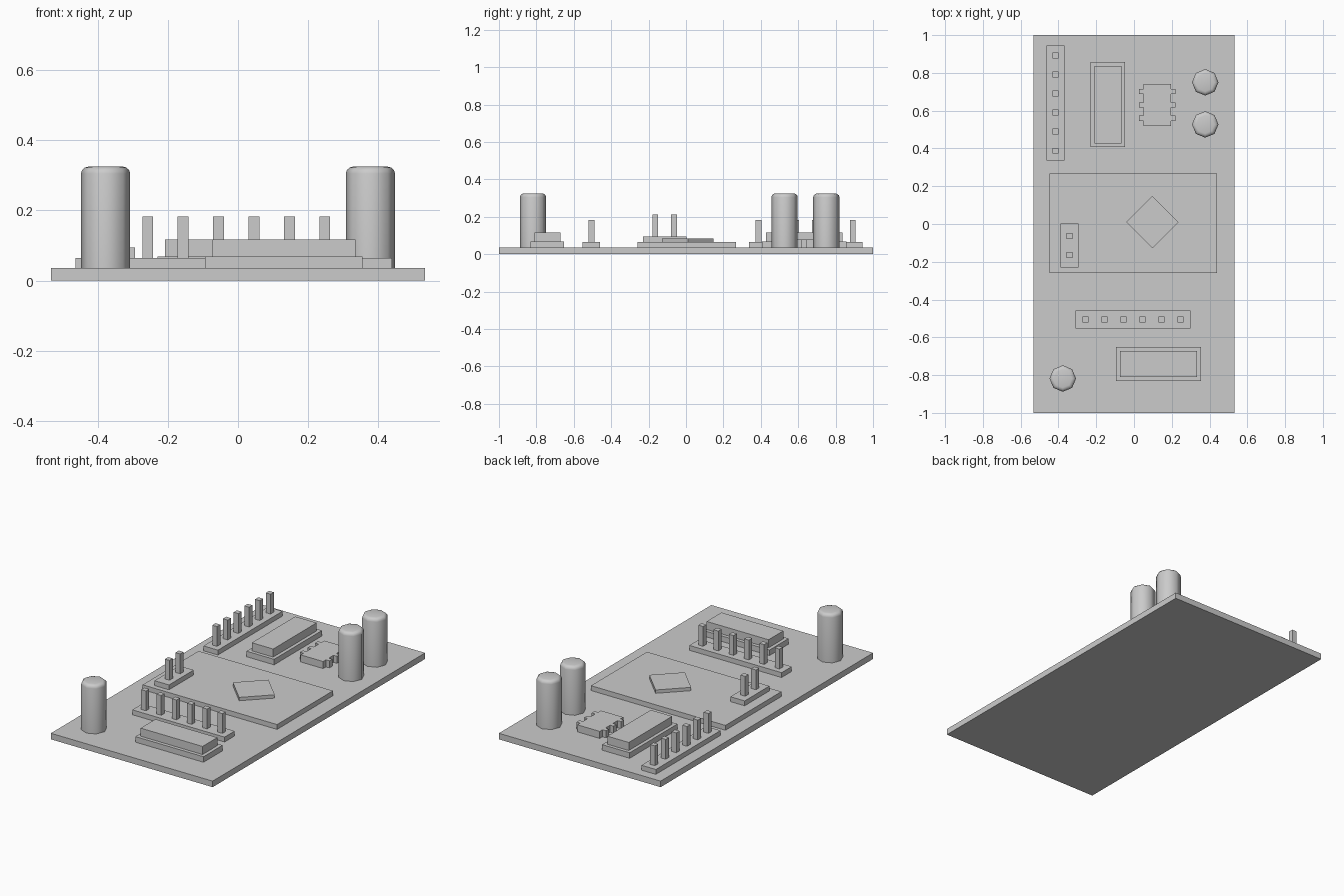
import bpy, bmesh
from math import radians

if "Cube" in bpy.data.objects:
    bpy.data.objects.remove(bpy.data.objects["Cube"])

BOARD_TOP = 0.036
SLAB_TOP = 0.065


def prism(name, outline, z0, z1):
    """Extrude a 2D outline from z0 to z1."""
    bm = bmesh.new()
    face = bm.faces.new([bm.verts.new((x, y, z0)) for x, y in outline])
    ext = bmesh.ops.extrude_face_region(bm, geom=[face])
    top = [v for v in ext["geom"] if isinstance(v, bmesh.types.BMVert)]
    bmesh.ops.translate(bm, verts=top, vec=(0, 0, z1 - z0))
    bmesh.ops.recalc_face_normals(bm, faces=bm.faces[:])
    mesh = bpy.data.meshes.new(name)
    bm.to_mesh(mesh)
    bm.free()
    obj = bpy.data.objects.new(name, mesh)
    bpy.context.collection.objects.link(obj)
    return obj


def box(name, cx, cy, w, d, z0, z1):
    x, y = w / 2, d / 2
    return prism(name, [(cx - x, cy - y), (cx + x, cy - y),
                        (cx + x, cy + y), (cx - x, cy + y)], z0, z1)


def pin_header(name, cx, cy, count, z, along_y):
    """Strip base with a row of square pins."""
    pitch, width = 0.1008, 0.095
    length = 0.608 if count == 6 else 0.233
    w, d = (width, length) if along_y else (length, width)
    box(name + "_base", cx, cy, w, d, z, z + 0.029)
    for i in range(count):
        t = (i - (count - 1) / 2) * pitch
        px, py = (cx, cy + t) if along_y else (cx + t, cy)
        box(f"{name}_pin_{i + 1}", px, py, 0.031, 0.031, z + 0.029, z + 0.147)


def crystal(name, cx, cy, w, d):
    """Stepped can: wide flange with a narrower body."""
    box(name + "_flange", cx, cy, w, d, BOARD_TOP, 0.069)
    box(name + "_body", cx, cy, w - 0.041, d - 0.041, 0.069, 0.117)


def capacitor(name, cx, cy):
    """Eight-sided can with a rounded top rim, smooth shaded."""
    bpy.ops.mesh.primitive_cylinder_add(vertices=8, radius=0.07, depth=0.289,
                                        location=(cx, cy, BOARD_TOP + 0.1445))
    obj = bpy.context.object
    obj.name = name
    bm = bmesh.new()
    bm.from_mesh(obj.data)
    rim = [e for e in bm.edges if all(v.co.z > 0 for v in e.verts)]
    bmesh.ops.bevel(bm, geom=rim, offset=0.02, segments=3, profile=0.5,
                    affect='EDGES')
    bm.to_mesh(obj.data)
    bm.free()
    bpy.ops.object.shade_smooth_by_angle(angle=radians(60))


# Board and main processor
box("circuit_board", 0, 0, 1.066, 2.0, 0, BOARD_TOP)
box("main_chip_package", -0.004, 0.004, 0.886, 0.527, BOARD_TOP, SLAB_TOP)
r = 0.138
prism("processor_die", [(0.097 + x, 0.01 + y) for x, y in
                        ((r, 0), (0, r), (-r, 0), (0, -r))], SLAB_TOP, 0.085)

# Pin headers
pin_header("side_header", -0.415, 0.64, 6, BOARD_TOP, True)
pin_header("front_header", -0.005, -0.506, 6, BOARD_TOP, False)
pin_header("jumper_header", -0.341, -0.114, 2, SLAB_TOP, True)

# Crystals
crystal("rear_crystal", -0.138, 0.632, 0.182, 0.45)
crystal("front_crystal", 0.13, -0.741, 0.449, 0.18)

# Small chip with three legs per side, flush with its body
right = [(0.074, -0.111)]
for y in (-0.071, 0.0, 0.071):
    right += [(0.074, y - 0.0135), (0.097, y - 0.0135),
              (0.097, y + 0.0135), (0.074, y + 0.0135)]
right.append((0.074, 0.111))
outline = right + [(-x, y) for x, y in reversed(right)]
prism("small_chip", [(0.123 + x, 0.631 + y) for x, y in outline],
      BOARD_TOP, 0.078)

# Capacitors
for i, (x, y) in enumerate([(0.377, 0.75), (0.377, 0.527), (-0.377, -0.818)]):
    capacitor(f"capacitor_{i + 1}", x, y)
